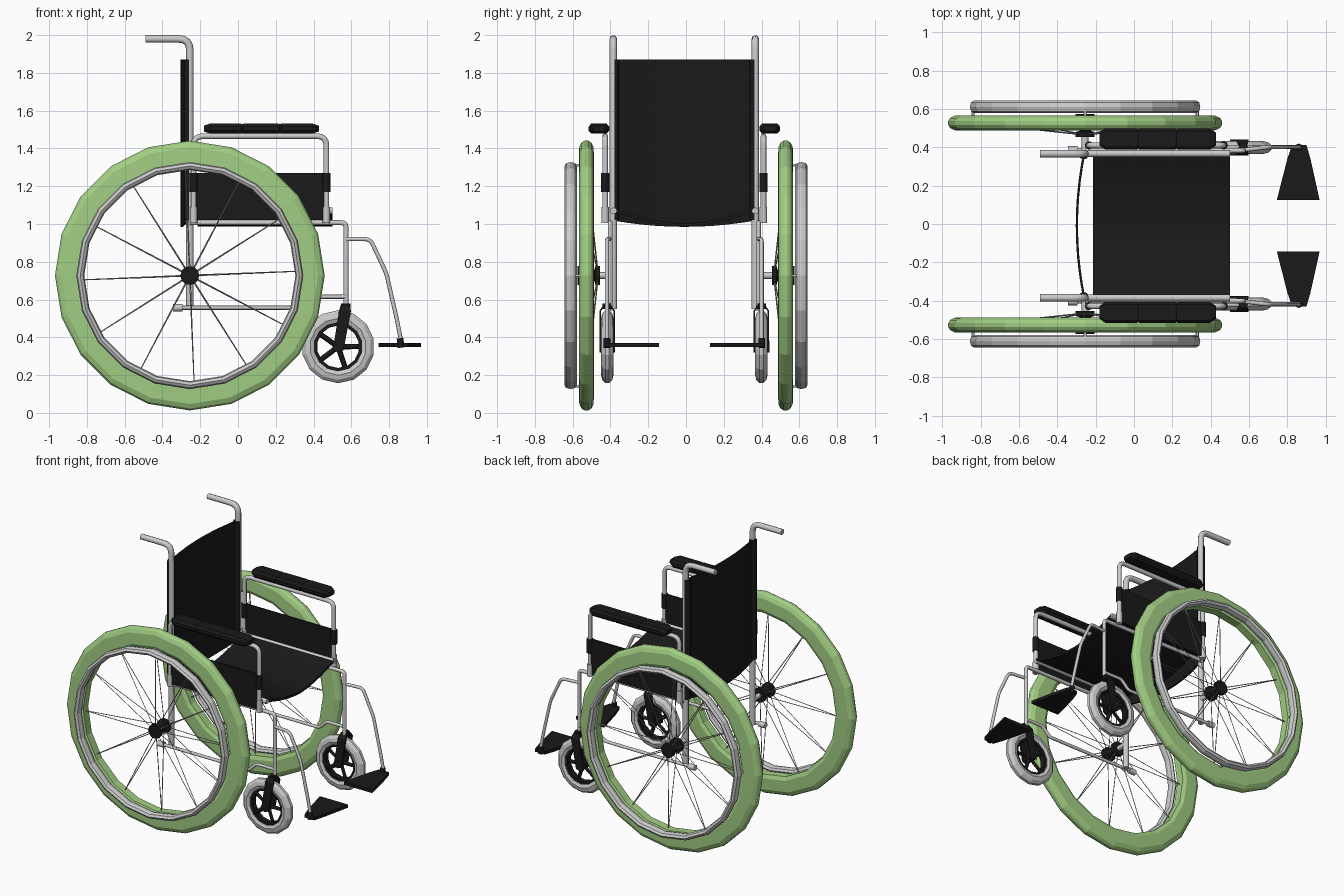
import bpy, bmesh, math
from math import sin, cos, pi
from mathutils import Vector

if "Cube" in bpy.data.objects:
    bpy.data.objects.remove(bpy.data.objects["Cube"])

def material(name, col):
    m = bpy.data.materials.new(name)
    m.diffuse_color = (*col, 1)
    m.use_nodes = True
    m.node_tree.nodes["Principled BSDF"].inputs["Base Color"].default_value = m.diffuse_color
    return m

GREEN = material("green_rubber", (0.36, 0.62, 0.23))
BLACK = material("black", (0.01, 0.01, 0.01))
GREY = None
OFF = -0.009          # the seat frame sits slightly off the wheel centreline

def add(name, mesh, mat):
    ob = bpy.data.objects.new(name, mesh)
    bpy.context.collection.objects.link(ob)
    if mat:
        mesh.materials.append(mat)
    return ob

def loft(name, rings, mat, ring=True, loop=False, caps=False):
    """Skin a list of point rings; loop joins the last ring to the first."""
    bm = bmesh.new()
    vs = [[bm.verts.new(p) for p in r] for r in rings]
    n, k = len(vs), len(vs[0])
    for i in range(n if loop else n - 1):
        for j in range(k if ring else k - 1):
            a, b = vs[i], vs[(i + 1) % n]
            bm.faces.new((a[j], b[j], b[(j + 1) % k], a[(j + 1) % k]))
    if caps:
        bm.faces.new(vs[0])
        bm.faces.new(vs[-1])
    bmesh.ops.recalc_face_normals(bm, faces=bm.faces)
    me = bpy.data.meshes.new(name)
    bm.to_mesh(me)
    bm.free()
    return add(name, me, mat)

def lathe(name, c, prof, n, mat):
    """Turn a closed (radius, y) profile round the y axis through c."""
    rings = [[(c[0] + r * sin(2 * pi * i / n), c[1] + y, c[2] + r * cos(2 * pi * i / n))
              for r, y in prof] for i in range(n)]
    return loft(name, rings, mat, loop=True)

def ring_tube(name, c, R, a, b, n, m, mat):
    prof = [(R + a * cos(2 * pi * k / m), b * sin(2 * pi * k / m)) for k in range(m)]
    return lathe(name, c, prof, n, mat)

def tube(name, paths, r, mat=GREY, fillet=0.0, res=2):
    """Round bars along polylines, corners optionally rounded."""
    cu = bpy.data.curves.new(name, 'CURVE')
    cu.dimensions = '3D'
    cu.bevel_depth, cu.bevel_resolution, cu.use_fill_caps = r, res, True
    for path in paths:
        p = [Vector(q) for q in path]
        out = [p[0]]
        for a, b, c in zip(p, p[1:], p[2:]):
            if fillet:
                s, e = b + (a - b).normalized() * fillet, b + (c - b).normalized() * fillet
                for t in (0, .25, .5, .75, 1):
                    out.append(s * (1 - t) ** 2 + b * 2 * t * (1 - t) + e * t * t)
            else:
                out.append(b)
        out.append(p[-1])
        sp = cu.splines.new('POLY')
        sp.points.add(len(out) - 1)
        for q, v in zip(sp.points, out):
            q.co = (*v, 1)
    tmp = bpy.data.objects.new(name + "_tmp", cu)
    bpy.context.collection.objects.link(tmp)
    bpy.context.view_layer.update()
    me = bpy.data.meshes.new_from_object(tmp.evaluated_get(bpy.context.evaluated_depsgraph_get()))
    bpy.data.objects.remove(tmp)
    me.materials.clear()
    return add(name, me, mat)

def solid(ob, t):
    m = ob.modifiers.new("thickness", 'SOLIDIFY')
    m.thickness, m.offset = t, 0

WX, WZ = -0.255, 0.727      # big wheel centre
CX, CZ = 0.53, 0.35         # caster centre

for s, side in ((1, "left"), (-1, "right")):
    def y(v):
        return s * v + OFF

    # big wheel: tyre, hand rim, hub, spokes, rim pegs
    half = [(0.575, .028), (0.6, .04), (0.68, .038), (0.704, .026), (0.714, .01)]
    c = (WX, s * .527, WZ)
    lathe("tyre_" + side, c, half + [(r, -w) for r, w in reversed(half)], 20, GREEN)
    ring_tube("hand_rim_" + side, (WX, s * .611, WZ), .58, .021, .033, 20, 8, GREY)
    hub = [(0.001, -.06), (.05, -.06), (.05, -.035), (.03, -.03),
           (.03, .03), (.05, .035), (.05, .06), (0.001, .06)]
    lathe("hub_" + side, (WX, s * .515, WZ), hub, 12, BLACK)
    spokes, pegs = [], []
    for i in range(12):
        a = 2 * pi * i / 12 + 0.04
        for hy in (.468, .56):
            b = a + (0.05 if hy > .5 else -0.05)
            spokes.append([(WX + .04 * cos(b), s * hy, WZ + .04 * sin(b)),
                           (WX + .585 * cos(a), s * .527, WZ + .585 * sin(a))])
        if i % 3 == 0:
            pegs.append([(WX + .585 * sin(a - .04), s * .53, WZ + .585 * cos(a - .04)),
                         (WX + .585 * sin(a - .04), s * .61, WZ + .585 * cos(a - .04))])
    tube("spokes_" + side, spokes, .0028, GREY, res=0)
    tube("rim_pegs_" + side, pegs, .008, GREY, res=1)
    tube("axle_" + side, [[(WX, y(.37), WZ), (WX, s * .47, WZ)]], .018)

    # back post with push handle
    tube("back_post_" + side, [[(-.255, y(.376), .55), (-.255, y(.376), 1.98),
                                (-.49, y(.376), 1.98)]], .02, GREY, .06)
    tube("back_sleeve_" + side, [[(-.262, y(.37), 1.02), (-.262, y(.37), 1.87)]], .025, BLACK)

    # side frame
    tube("side_frame_" + side, [[(-.255, y(.392), 1.007), (.572, y(.392), 1.007),
                                 (.572, y(.392), .56)]], .013, GREY, .025)
    tube("lower_rail_" + side, [[(-.32, y(.395), .557), (.37, y(.395), .557),
                                 (.43, y(.395), .615), (.572, y(.395), .615)]], .011, GREY, .02)
    tube("rail_tip_" + side, [[(-.345, y(.395), .557), (-.295, y(.395), .557)]], .02)
    tube("seat_rail_" + side, [[(-.24, y(.376), 1.07), (.5, y(.376), 1.07)]], .018)

    # armrest loop, sleeves, clamps
    ax = (-.235, .468)
    tube("arm_loop_" + side, [[(ax[0], y(.419), 1.03), (ax[0], y(.419), 1.465),
                               (ax[1], y(.419), 1.465), (ax[1], y(.419), 1.03)]], .015, GREY, .05)
    tube("arm_socket_" + side, [[(x, y(.419), 1.005), (x, y(.419), 1.09)] for x in ax], .02)
    tube("arm_clamp_" + side, [[(x, y(.419), 1.17), (x, y(.419), 1.27)] for x in ax], .022, BLACK)

    # padded armrest in three sections
    oct8 = [(1, .4), (.75, 1), (-.75, 1), (-1, .4), (-1, -.4), (-.75, -1), (.75, -1), (1, -.4)]
    stations = [(-.18, .6), (-.15, 1), (.015, 1), (.022, .9), (.029, 1),
                (.215, 1), (.222, .9), (.229, 1), (.395, 1), (.428, .6)]
    loft("arm_pad_" + side, [[(x, y(.452) + .055 * k * u, 1.505 + .026 * k * v)
                              for u, v in oct8] for x, k in stations], BLACK, caps=True)

    # side skirt panel
    p = loft("side_panel_" + side, [[(x, y(.419), z) for z in (1.02, 1.27)]
                                    for x in ax], BLACK, ring=False)
    solid(p, .012)

    # caster: tyre, rim, spokes, hub, fork
    cy = y(.408)
    half = [(.13, .024), (.15, .033), (.175, .027), (.193, .01)]
    lathe("caster_tyre_" + side, (CX, cy, CZ), half + [(r, -w) for r, w in reversed(half)], 14, GREY)
    lathe("caster_rim_" + side, (CX, cy, CZ), [(.112, -.02), (.135, -.02), (.135, .02), (.112, .02)],
          14, BLACK)
    tube("caster_spokes_" + side, [[(CX, cy, CZ), (CX + .12 * sin(2 * pi * i / 5 + .3), cy,
                                    CZ + .12 * cos(2 * pi * i / 5 + .3))] for i in range(5)],
         .014, BLACK, res=0)
    tube("caster_hub_" + side, [[(CX, cy - .042, CZ), (CX, cy + .042, CZ)]], .03, BLACK)
    for d in (-.037, .037):
        f = loft("caster_fork_" + side, [[(CX - .028, cy + d, CZ - .02), (CX + .028, cy + d, CZ - .02)],
                                         [(.535, cy + d, .54), (.598, cy + d, .54)],
                                         [(.545, cy + d * .4, .572), (.59, cy + d * .4, .572)]],
                 BLACK, ring=False)
        solid(f, .008)
    tube("caster_head_" + side, [[(.57, cy, .55), (.57, cy, .58)]], .025, BLACK)

    # foot hanger and footplate
    tube("foot_hanger_" + side, [[(.572, y(.395), .92), (.70, y(.41), .92), (.785, y(.41), .74),
                                  (.84, y(.41), .5), (.868, y(.41), .36)]], .011, GREY, .03)
    tube("foot_bracket_" + side, [[(.862, y(.41), .345), (.858, y(.41), .395)]], .018, BLACK)
    f = loft("footplate_" + side, [[(.825, y(.42), .36), (.9, y(.42), .36)],
                                   [(.80, y(.35), .36), (.92, y(.35), .36)],
                                   [(.745, y(.135), .36), (.968, y(.135), .36)]], BLACK, ring=False)
    solid(f, .022)

# sagging seat and back slings
N = 10
ts = [2 * i / N - 1 for i in range(N + 1)]
seat = loft("seat", [[(x, .376 * t + OFF, 1.075 - .08 * (1 - abs(t) ** 1.7)) for t in ts]
                     for x in (-.215, .5)], BLACK, ring=False)
solid(seat, .016)
back = loft("backrest", [[(-.258 - .04 * (1 - t * t), .385 * t + OFF, z - d * (1 - t * t)) for t in ts]
                         for z, d in ((1.02, .035), (1.87, 0))], BLACK, ring=False)
solid(back, .012)
